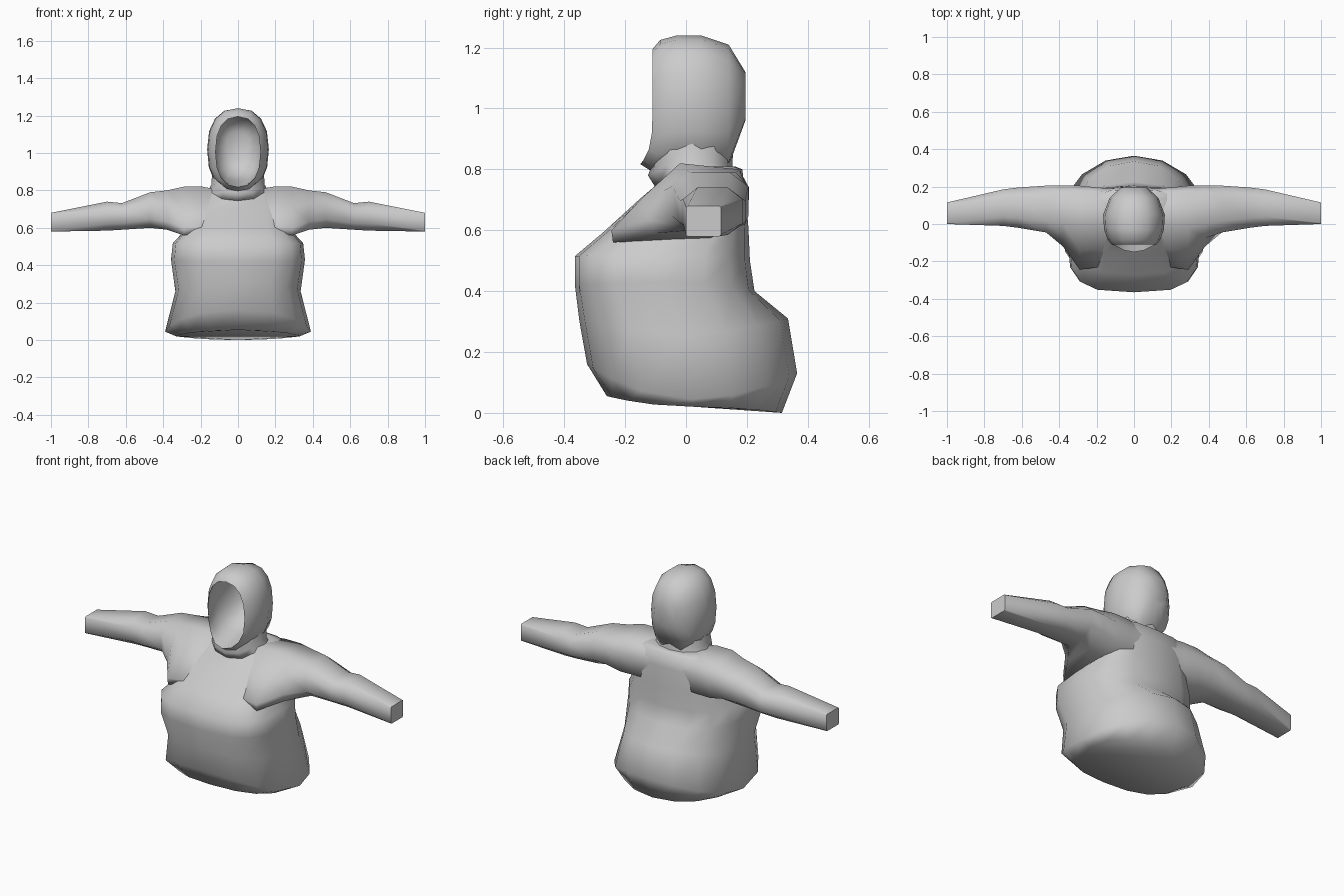
import bpy, bmesh, math

grey = bpy.data.materials.new("grey_fabric")
grey.diffuse_color = (0.6, 0.6, 0.6, 1)


def sp(v, e):
    """Signed power, for rounded-box cross-sections."""
    return math.copysign(abs(v) ** e, v)


def loft(name, rings, cap_start=True, cap_end=True, angle=75):
    """Skin a list of equal-length point rings."""
    bm = bmesh.new()
    vs = [[bm.verts.new(p) for p in r] for r in rings]
    n = len(vs[0])
    for a, b in zip(vs, vs[1:]):
        for i in range(n):
            j = (i + 1) % n
            bm.faces.new((a[i], a[j], b[j], b[i]))
    if cap_start:
        bm.faces.new(vs[0][::-1])
    if cap_end:
        bm.faces.new(vs[-1])
    bmesh.ops.recalc_face_normals(bm, faces=bm.faces)
    me = bpy.data.meshes.new(name)
    bm.to_mesh(me)
    bm.free()
    me.materials.append(grey)
    ob = bpy.data.objects.new(name, me)
    bpy.context.collection.objects.link(ob)
    bpy.ops.object.select_all(action='DESELECT')
    ob.select_set(True)
    bpy.context.view_layer.objects.active = ob
    bpy.ops.object.shade_smooth_by_angle(angle=math.radians(angle))
    return ob


def body_ring(w, yf, yb, zf, zs, zb, ef=0.7, eb=0.7, n=16):
    """Horizontal ring whose height bends from front to side to back."""
    pts = []
    for i in range(n):
        a = 2 * math.pi * i / n
        e = eb if math.sin(a) > 0 else ef
        c, s = sp(math.cos(a), e), sp(math.sin(a), e)
        y = (yf + yb) / 2 + s * (yb - yf) / 2
        z = zs + ((zb - zs) if s > 0 else (zf - zs)) * s * s
        pts.append((w * c, y, z))
    return pts


# Torso: half width, front y, back y, front, side and back heights, roundness
torso = [
    (0.33, -0.26, 0.315, 0.055, 0.02, 0.00, 0.8, 0.95),
    (0.39, -0.325, 0.365, 0.16, 0.045, 0.13, 0.75, 0.98),
    (0.335, -0.35, 0.335, 0.30, 0.26, 0.31, 0.7, 0.95),
    (0.358, -0.365, 0.225, 0.42, 0.43, 0.40, 0.62, 0.85),
    (0.348, -0.365, 0.21, 0.515, 0.52, 0.50, 0.6, 0.75),
    (0.29, -0.27, 0.205, 0.595, 0.58, 0.61, 0.6, 0.65),
    (0.27, -0.155, 0.195, 0.70, 0.70, 0.72, 0.6, 0.6),
    (0.22, -0.055, 0.185, 0.785, 0.80, 0.80, 0.6, 0.6),
    (0.14, -0.05, 0.16, 0.80, 0.81, 0.81),
]
loft("torso", [body_ring(*t) for t in torso])

# Neck, rising behind the hood walls
neck = [
    (0.165, -0.10, 0.165, 0.74, 0.79, 0.77),
    (0.143, -0.125, 0.152, 0.78, 0.83, 0.81),
    (0.135, -0.11, 0.16, 0.82, 0.93, 0.95),
]
loft("neck", [body_ring(*t, ef=0.9, eb=0.9, n=12) for t in neck], cap_end=False)

# Yoke sections (y, z) from the middle out to the upper arm
yoke = {
    0.00: [(0.18, 0.73), (0.15, 0.79), (-0.02, 0.785), (-0.12, 0.69),
           (-0.23, 0.595), (-0.2, 0.57), (0.05, 0.57), (0.18, 0.62)],
    0.19: [(0.195, 0.73), (0.175, 0.80), (-0.02, 0.82), (-0.135, 0.71),
           (-0.23, 0.605), (-0.2, 0.57), (0.05, 0.57), (0.19, 0.62)],
    0.29: [(0.205, 0.73), (0.175, 0.80), (-0.02, 0.82), (-0.14, 0.71),
           (-0.245, 0.60), (-0.24, 0.56), (0.08, 0.575), (0.195, 0.62)],
    0.38: [(0.207, 0.74), (0.165, 0.79), (0.0, 0.80), (-0.075, 0.73),
           (-0.12, 0.635), (-0.10, 0.59), (0.08, 0.59), (0.20, 0.64)],
}
# Sleeves: x, front y, back y, bottom z, top z
sleeve = [
    (0.47, -0.045, 0.205, 0.60, 0.79),
    (0.62, -0.02, 0.195, 0.59, 0.732),
    (0.70, -0.01, 0.185, 0.585, 0.74),
    (1.00, 0.0, 0.115, 0.58, 0.68),
]


def sleeve_ring(x, yf, yb, zb, zt):
    pts = []
    e = 0.75 if x < 0.9 else 0.12
    k = 1 / math.cos(math.pi / 8) ** e
    for i in range(8):
        a = 2 * math.pi * (i + 0.5) / 8
        c, s = sp(math.cos(a), e) * k, sp(math.sin(a), e) * k
        pts.append((x, (yf + yb) / 2 + c * (yb - yf) / 2, (zb + zt) / 2 + s * (zt - zb) / 2))
    return pts


half = [[(x, y, z) for y, z in pts] for x, pts in yoke.items()]
half += [sleeve_ring(*s) for s in sleeve]
other = [[(-x, y, z) for x, y, z in r] for r in half[:0:-1]]
loft("sleeves_and_yoke", other + half)


# Hood: upright rings from the inner back, out over the rim, to the outer back
def hood_ring(y, w, zb, zt, chin=0.0, low=1.0, n=16):
    """low widens the jaw half of the ring."""
    pts = []
    for i in range(n):
        a = 2 * math.pi * i / n
        s = sp(math.sin(a), 0.85)
        c = sp(math.cos(a), 0.85 if s > 0 else 0.85 * low)
        pts.append((w * c, y - chin * max(0, -s) ** 4, (zb + zt) / 2 + s * (zt - zb) / 2))
    return pts


hood = [
    (0.155, 0.06, 0.95, 1.12),
    (0.11, 0.11, 0.88, 1.18),
    (0.0, 0.14, 0.85, 1.205),
    (-0.08, 0.13, 0.83, 1.20),
    (-0.11, 0.12, 0.817, 1.195, 0.04),
    (-0.085, 0.14, 0.795, 1.225, 0.03),
    (-0.03, 0.16, 0.80, 1.24, 0, 0.85),
    (0.05, 0.165, 0.80, 1.24, 0, 0.85),
    (0.14, 0.13, 0.81, 1.21, 0, 0.8),
    (0.195, 0.07, 0.96, 1.12),
]
loft("hood", [hood_ring(*h) for h in hood], angle=80)
